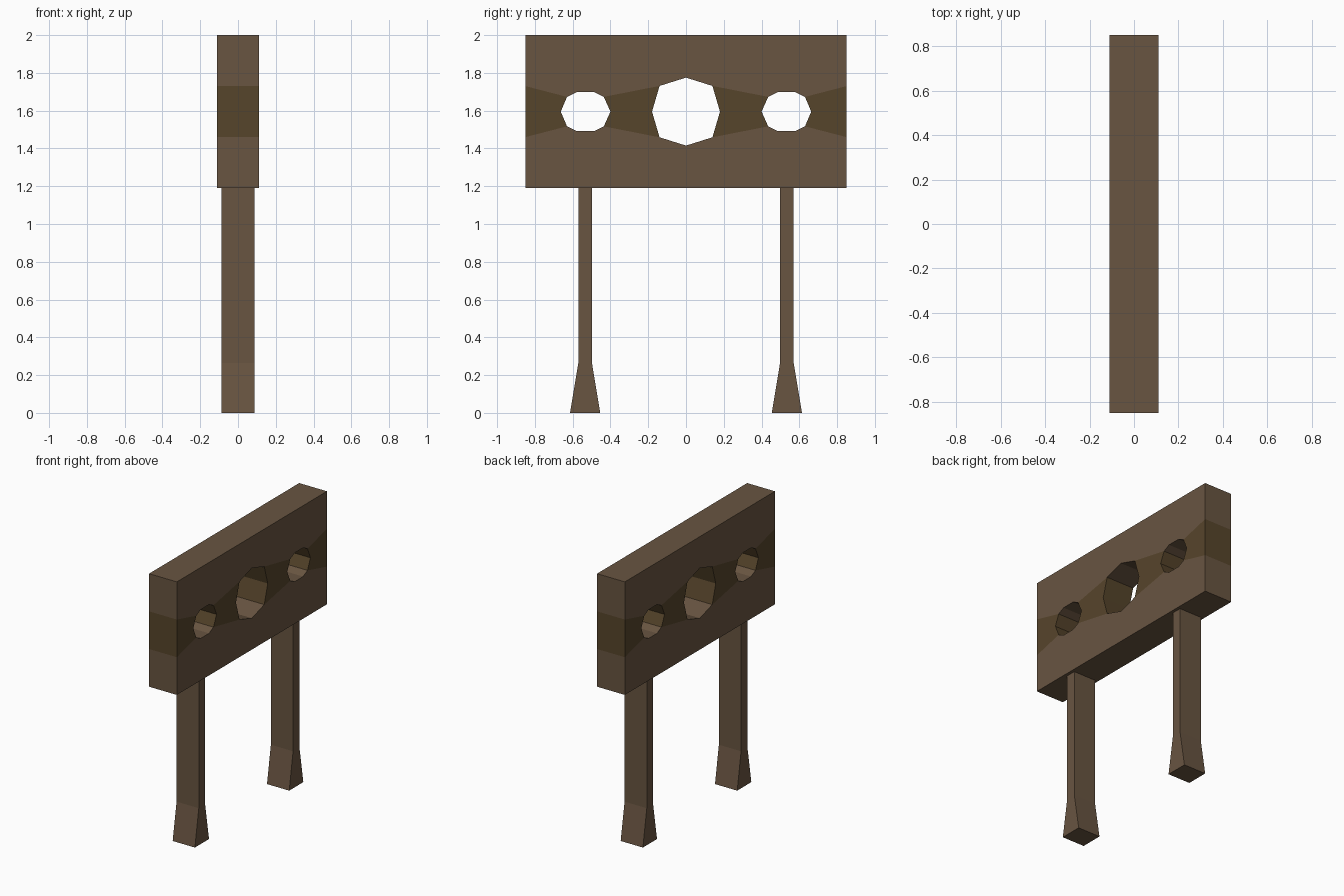
import bpy, bmesh

if "Cube" in bpy.data.objects:
    bpy.data.objects.remove(bpy.data.objects["Cube"])


def material(name, rgb):
    m = bpy.data.materials.new(name)
    m.diffuse_color = (*rgb, 1)
    m.use_nodes = True
    m.node_tree.nodes["Principled BSDF"].inputs["Base Color"].default_value = m.diffuse_color
    return m


wood = material("wood", (0.14, 0.09, 0.053))
dark_wood = material("dark_wood", (0.094, 0.059, 0.024))


def extruded(name, regions, half_depth):
    """Join flat (y, z) regions at shared points and extrude them along x."""
    bm = bmesh.new()
    for points, mat in regions:
        face = bm.faces.new([bm.verts.new((-half_depth, y, z)) for y, z in points])
        face.material_index = mat
    bmesh.ops.remove_doubles(bm, verts=bm.verts[:], dist=1e-4)
    ext = bmesh.ops.extrude_face_region(bm, geom=bm.faces[:], use_keep_orig=True)
    moved = [g for g in ext["geom"] if isinstance(g, bmesh.types.BMVert)]
    bmesh.ops.translate(bm, verts=moved, vec=(2 * half_depth, 0, 0))
    bmesh.ops.recalc_face_normals(bm, faces=bm.faces[:])
    mesh = bpy.data.meshes.new(name)
    bm.to_mesh(mesh)
    bm.free()
    mesh.materials.append(wood)
    mesh.materials.append(dark_wood)
    obj = bpy.data.objects.new(name, mesh)
    bpy.context.collection.objects.link(obj)
    return obj


# Board: planks above and below the holes, dark wedges between the holes
CZ = 1.595
arm_hole = [(0.435, 0.078), (0.485, 0.103), (0.58, 0.103), (0.63, 0.078)]
half_edge = [(0.14, 0.136)] + arm_hole + [(0.85, 0.135), (0.85, 0.405)]
plank = [(0, 0.18)] + half_edge + [(-y, z) for y, z in reversed(half_edge)]
inner_wedge = [(0.18, 0), (0.14, 0.136), (0.435, 0.078),
               (0.40, 0), (0.435, -0.078), (0.14, -0.136)]
outer_wedge = [(0.663, 0), (0.63, 0.078), (0.85, 0.135),
               (0.85, -0.135), (0.63, -0.078)]


def place(points, sy=1, sz=1):
    return [(sy * y, CZ + sz * z) for y, z in points]


regions = [(place(plank, sz=s), 0) for s in (1, -1)]
for s in (1, -1):
    regions += [(place(w, sy=s), 1) for w in (inner_wedge, outer_wedge)]
extruded("board", regions, 0.11)

# Legs with flared feet
for side, s in (("left", -1), ("right", 1)):
    half = [(0.08, 0), (0.036, 0.265), (0.036, 1.19)]
    outline = half + [(-y, z) for y, z in reversed(half)]
    extruded(side + "_leg", [([(s * 0.534 + y, z) for y, z in outline], 0)], 0.088)
